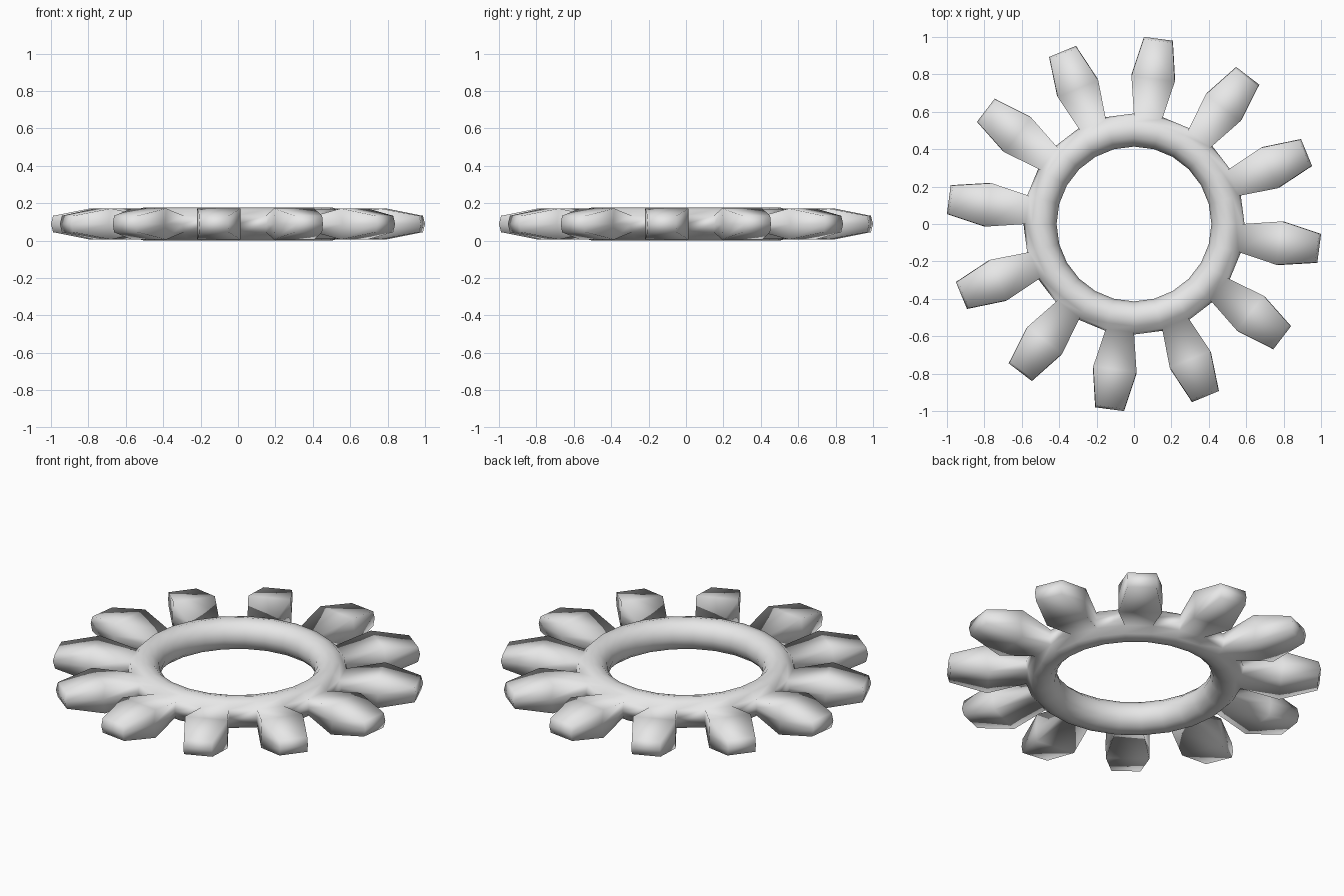
import bpy, bmesh
from math import sin, cos, tau
from mathutils import Vector

cube = bpy.data.objects.get("Cube")
if cube:
    bpy.data.objects.remove(cube, do_unlink=True)

SEGMENTS, SIDES = 24, 12
RING_R, TUBE_R = 0.5025, 0.0885
# Petal sections beyond the ring: radius, half width, half height
SECTIONS = [(0.795, 0.117, 0.083), (0.9987, 0.078, 0.044)]
BULGE = 0.012

bm = bmesh.new()

# Ring vertices
ring = []
for i in range(SEGMENTS):
    a = tau * i / SEGMENTS
    loop = []
    for j in range(SIDES):
        b = tau * j / SIDES
        r = RING_R + TUBE_R * cos(b)
        loop.append(bm.verts.new((r * cos(a), r * sin(a), TUBE_R * (1 + sin(b)))))
    ring.append(loop)


def petal(i):
    """Grow a petal outwards from the two outer faces of one ring segment."""
    nxt = (i + 1) % SEGMENTS
    a = tau * (i + 0.5) / SEGMENTS
    out, side = Vector((cos(a), sin(a), 0)), Vector((-sin(a), cos(a), 0))
    outline = [(-1, -1), (-1, 0), (-1, 1), (1, 1), (1, 0), (1, -1)]
    prev = [ring[i if s < 0 else nxt][h] for s, h in outline]
    for radius, width, height in SECTIONS:
        cur = []
        for s, h in outline:
            p = out * (radius - BULGE * abs(h)) + side * s * width
            p.z = TUBE_R + h * height
            cur.append(bm.verts.new(p))
        for k in range(6):
            m = (k + 1) % 6
            bm.faces.new((prev[k], prev[m], cur[m], cur[k]))
        prev = cur
    # Tip, slightly ridged across the middle
    bm.faces.new((prev[0], prev[1], prev[4], prev[5]))
    bm.faces.new((prev[1], prev[2], prev[3], prev[4]))


# Ring faces, with a petal on every other segment
for i in range(SEGMENTS):
    has_petal = i % 2 == 1
    a, b = ring[i], ring[(i + 1) % SEGMENTS]
    for j in range(SIDES):
        if has_petal and j in (0, SIDES - 1):
            continue
        m = (j + 1) % SIDES
        bm.faces.new((a[j], b[j], b[m], a[m]))
    if has_petal:
        petal(i)

# The shared mid vertex under each petal stays part of the ring outline
bmesh.ops.recalc_face_normals(bm, faces=bm.faces)
for f in bm.faces:
    f.smooth = True

mesh = bpy.data.meshes.new("petal_ring")
bm.to_mesh(mesh)
bm.free()

# Light grey colour
grey = bpy.data.materials.new("light_grey")
grey.use_nodes = True
colour = (0.8, 0.8, 0.8, 1)
grey.diffuse_color = colour
grey.node_tree.nodes["Principled BSDF"].inputs["Base Color"].default_value = colour
mesh.materials.append(grey)

obj = bpy.data.objects.new("petal_ring", mesh)
bpy.context.collection.objects.link(obj)
